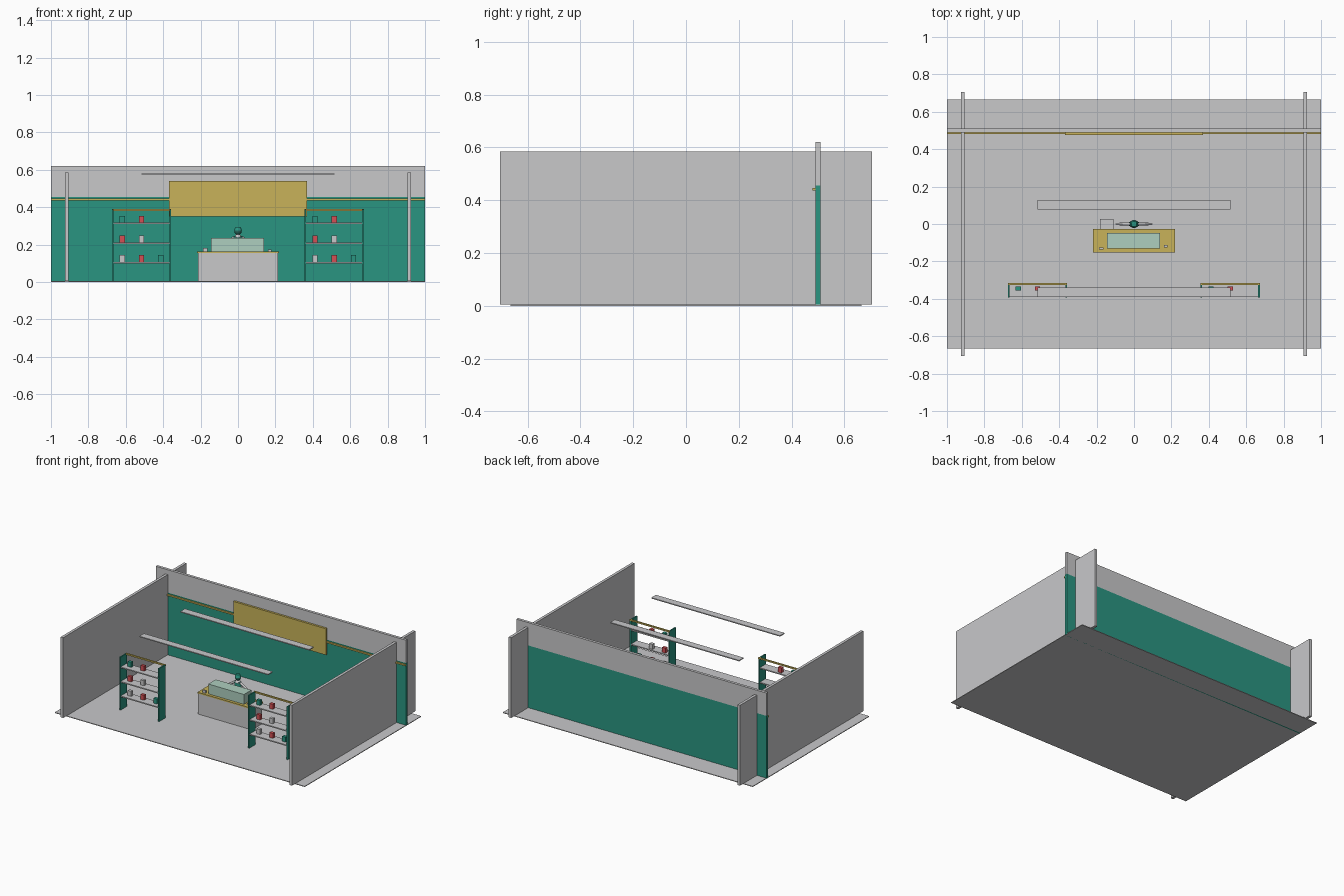
import bpy
from math import atan2, hypot
from mathutils import Vector

old = bpy.data.objects.get("Cube")
if old:
    bpy.data.objects.remove(old, do_unlink=True)


def material(name, rgb):
    m = bpy.data.materials.new(name)
    m.use_nodes = True
    m.diffuse_color = (*rgb, 1)
    m.node_tree.nodes["Principled BSDF"].inputs["Base Color"].default_value = (*rgb, 1)
    return m


GREY = material("light_grey", (0.58, 0.58, 0.59))
GREEN = material("shop_green", (0.023, 0.30, 0.22))
GOLD = material("gold", (0.58, 0.45, 0.10))
RED = material("red", (0.66, 0.08, 0.09))
GLASS = material("pale_green_glass", (0.42, 0.62, 0.52))
DARK = material("dark_green", (0.02, 0.13, 0.10))


def finish(name, mat):
    ob = bpy.context.object
    ob.name = name
    ob.data.materials.append(mat)
    return ob


def box(name, mat, x, y, z):
    """Box from (low, high) ranges on each axis."""
    bpy.ops.mesh.primitive_cube_add(size=1)
    ob = finish(name, mat)
    ranges = (x, y, z)
    centre = Vector([(a + b) / 2 for a, b in ranges])
    for v in ob.data.vertices:
        v.co = Vector([v.co[i] * (ranges[i][1] - ranges[i][0]) for i in range(3)]) + centre
    return ob


def tapered(name, mat, start, end, r1, r2, sides=12):
    """Tapered round bar between two points."""
    a, b = Vector(start), Vector(end)
    d = b - a
    bpy.ops.mesh.primitive_cone_add(vertices=sides, radius1=r1, radius2=r2, depth=d.length,
                                    location=(a + b) / 2,
                                    rotation=(0, atan2(hypot(d.x, d.y), d.z), atan2(d.y, d.x)))
    bpy.ops.object.shade_smooth_by_angle()
    return finish(name, mat)


# Room shell
FLOOR = 0.005
box("floor", GREY, (-1, 1), (-0.665, 0.665), (0, FLOOR))
for side, label in ((-1, "right"), (1, "left")):
    x = side * 0.915
    box(label + "_wall", GREY, (x - 0.01, x + 0.01), (-0.705, 0.705), (FLOOR, 0.585))
box("back_wall_lower", GREEN, (-1, 1), (0.49, 0.51), (0, 0.455))
box("back_wall_upper", GREY, (-1, 1), (0.49, 0.51), (0.455, 0.62))
box("wall_trim", GOLD, (-1, 1), (0.48, 0.49), (0.436, 0.447))
box("sign_board", GOLD, (-0.37, 0.37), (0.475, 0.49), (0.35, 0.54))

# Hanging light bars
for label, y in (("front", -0.365), ("rear", 0.103)):
    box(label + "_light_bar", GREY, (-0.515, 0.515), (y - 0.026, y + 0.026), (0.574, 0.581))

# Counter with display case and small items
box("counter", GREY, (-0.215, 0.215), (-0.148, -0.032), (FLOOR, 0.155))
box("counter_top", GOLD, (-0.218, 0.218), (-0.152, -0.028), (0.155, 0.164))
box("display_case", GLASS, (-0.145, 0.14), (-0.132, -0.047), (0.164, 0.235))
box("card_holder", GREY, (-0.188, -0.164), (-0.137, -0.125), (0.164, 0.182))
box("bell", GREY, (0.16, 0.178), (-0.125, -0.112), (0.164, 0.174))
box("rear_stand", GREY, (-0.183, -0.11), (-0.028, 0.028), (FLOOR, 0.13))

# Shop assistant
for side, label in ((-1, "right"), (1, "left")):
    tapered(label + "_leg", DARK, (side * 0.013, 0, FLOOR), (side * 0.013, 0, 0.12), 0.01, 0.012)
    tapered(label + "_arm", GREY, (side * 0.018, 0, 0.238), (side * 0.095, 0, 0.19), 0.009, 0.006)
torso = tapered("torso", GREEN, (0, 0, 0.11), (0, 0, 0.243), 0.03, 0.026)
torso.scale.y = 0.65
tapered("collar", GREY, (0, 0, 0.238), (0, 0, 0.258), 0.022, 0.008)
bpy.ops.mesh.primitive_uv_sphere_add(segments=16, ring_count=10, radius=0.019, location=(0, 0, 0.27))
bpy.ops.object.shade_smooth()
finish("head", DARK)
tapered("cap", GREEN, (0, 0, 0.275), (0, 0, 0.294), 0.021, 0.014)

# Two shelf units, each row listing its goods from left to right
ROWS = ((0.107, (GREY, RED, GREEN)), (0.212, (RED, GREY)), (0.317, (GREEN, RED)))
for label, x0 in (("right", -0.675), ("left", 0.355)):
    x1 = x0 + 0.318
    for end, x in (("outer", x0), ("inner", x1 - 0.009)):
        box(f"{label}_shelf_{end}_side", GREEN, (x, x + 0.009), (-0.392, -0.318), (FLOOR, 0.388))
    box(label + "_shelf_top_rail", GOLD, (x0, x1), (-0.326, -0.315), (0.38, 0.39))
    for row, (z, goods) in enumerate(ROWS):
        box(f"{label}_shelf_board_{row}", GREY, (x0 + 0.009, x1 - 0.009), (-0.388, -0.32), (z - 0.008, z))
        for i, mat in enumerate(goods):
            cx = x0 + 0.056 + 0.103 * i
            box(f"{label}_goods_{row}_{i}", mat, (cx - 0.014, cx + 0.014), (-0.356, -0.334), (z, z + 0.036))
